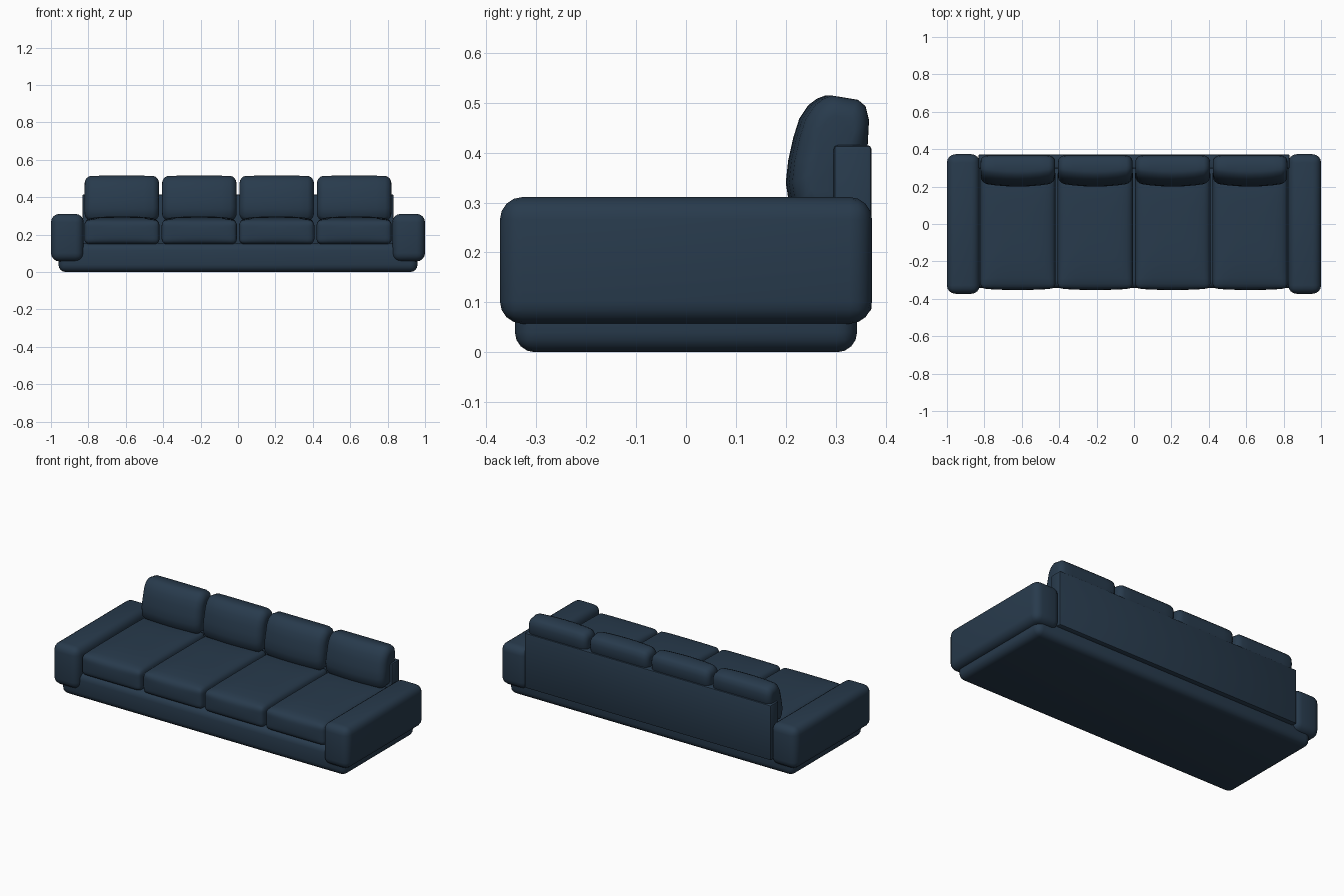
import bpy, bmesh, math
from mathutils import Vector

cube = bpy.data.objects.get("Cube")
if cube:
    bpy.data.objects.remove(cube, do_unlink=True)

fabric = bpy.data.materials.new("navy fabric")
fabric.use_nodes = True
color = (0.021, 0.043, 0.073, 1)
fabric.diffuse_color = color
bsdf = fabric.node_tree.nodes["Principled BSDF"]
bsdf.inputs["Base Color"].default_value = color
bsdf.inputs["Roughness"].default_value = 0.9


def finish(name, bm, angle=40):
    """Turn a bmesh into a smooth-shaded fabric object."""
    bmesh.ops.recalc_face_normals(bm, faces=bm.faces)
    mesh = bpy.data.meshes.new(name)
    bm.to_mesh(mesh)
    bm.free()
    mesh.materials.append(fabric)
    obj = bpy.data.objects.new(name, mesh)
    bpy.context.collection.objects.link(obj)
    bpy.ops.object.select_all(action='DESELECT')
    obj.select_set(True)
    bpy.context.view_layer.objects.active = obj
    bpy.ops.object.shade_smooth_by_angle(angle=math.radians(angle))
    return obj


def rounded_box(name, low, high, radius, segments=4):
    """Upholstered block between two corners."""
    low, high = Vector(low), Vector(high)
    bm = bmesh.new()
    bmesh.ops.create_cube(bm, size=1)
    for v in bm.verts:
        v.co = (low + high) / 2 + v.co * (high - low)
    bmesh.ops.bevel(bm, geom=bm.edges[:], offset=radius, segments=segments,
                    profile=0.5, affect='EDGES', clamp_overlap=True)
    return finish(name, bm)


def seat_cushion(name, x, half, center_y, center_z, radius=0.028, crown=0.02):
    """Soft block with a crowned top and a slightly bowed front."""
    bm = bmesh.new()
    bmesh.ops.create_cube(bm, size=2)
    bmesh.ops.subdivide_edges(bm, edges=bm.edges[:], cuts=15, use_grid_fill=True)
    for v in bm.verts:
        p = Vector([h * math.sin(c * math.pi / 2) for h, c in zip(half, v.co)])
        core = Vector([max(radius - h, min(h - radius, c)) for h, c in zip(half, p)])
        p = core + (p - core).normalized() * radius if (p - core).length > 0 else core
        u, w = p.x / half[0], p.y / half[1]
        if p.z > 0:
            p.z += crown * (1 - u ** 4) * (1 - w ** 4)
        if p.y < 0:
            p.y -= 0.008 * (1 - u * u) * (1 - (p.z / half[2]) ** 2)
        v.co = p + Vector((x, center_y, center_z))
    return finish(name, bm)


# Side outline (y, z) of a back cushion, resting over the back panel
OUTLINE = [(0.225, 0.275), (0.207, 0.295), (0.2, 0.34), (0.205, 0.385),
           (0.215, 0.43), (0.227, 0.468), (0.245, 0.495), (0.262, 0.508),
           (0.28, 0.515), (0.315, 0.511), (0.345, 0.506), (0.36, 0.493),
           (0.367, 0.465), (0.364, 0.41), (0.34, 0.37), (0.32, 0.28)]


def back_cushion(name, x, half, radius=0.04):
    """Loft the outline sideways, rounding both ends and bowing the front."""
    bm = bmesh.new()
    center = Vector((0, 0.287, 0.395))
    steps = [math.radians(a) for a in (10, 30, 50, 70, 90)]
    ends = [(half - radius * (1 - math.sin(a)), radius * (1 - math.cos(a))) for a in steps]
    stations = [(-px, d) for px, d in reversed(ends)]
    stations += [(half * f, 0) for f in (-0.6, -0.3, 0, 0.3, 0.6)] + ends
    rings = []
    for px, inset in stations:
        ring = []
        for y, z in OUTLINE:
            arm = Vector((0, y, z)) - center
            p = center + arm.normalized() * max(arm.length - inset, 0.02)
            if p.y < center.y:
                p.y += 0.018 * (px / half) ** 2
            ring.append(bm.verts.new((x + px, p.y, p.z)))
        rings.append(ring)
    count = len(OUTLINE)
    for a, b in zip(rings, rings[1:]):
        for i in range(count):
            j = (i + 1) % count
            bm.faces.new((a[i], a[j], b[j], b[i]))
    bm.faces.new(rings[0])
    bm.faces.new(rings[-1])
    return finish(name, bm, 50)


# Plinth and back panel
rounded_box("base", (-0.96, -0.343, 0), (0.96, 0.343, 0.155), 0.04)
rounded_box("back_panel", (-0.832, 0.296, 0.08), (0.832, 0.372, 0.415), 0.008, 2)

# Armrests
for side, lo, hi in (("right", -1.0, -0.825), ("left", 0.825, 1.0)):
    rounded_box(side + "_armrest", (lo, -0.373, 0.057), (hi, 0.373, 0.311), 0.045)

# Four seat cushions and four back cushions
for i in range(4):
    cx = (i - 1.5) * 0.414
    seat_cushion(f"seat_cushion_{i + 1}", cx, (0.201, 0.32, 0.064), -0.025, 0.213)
    back_cushion(f"back_cushion_{i + 1}", cx, 0.199)
